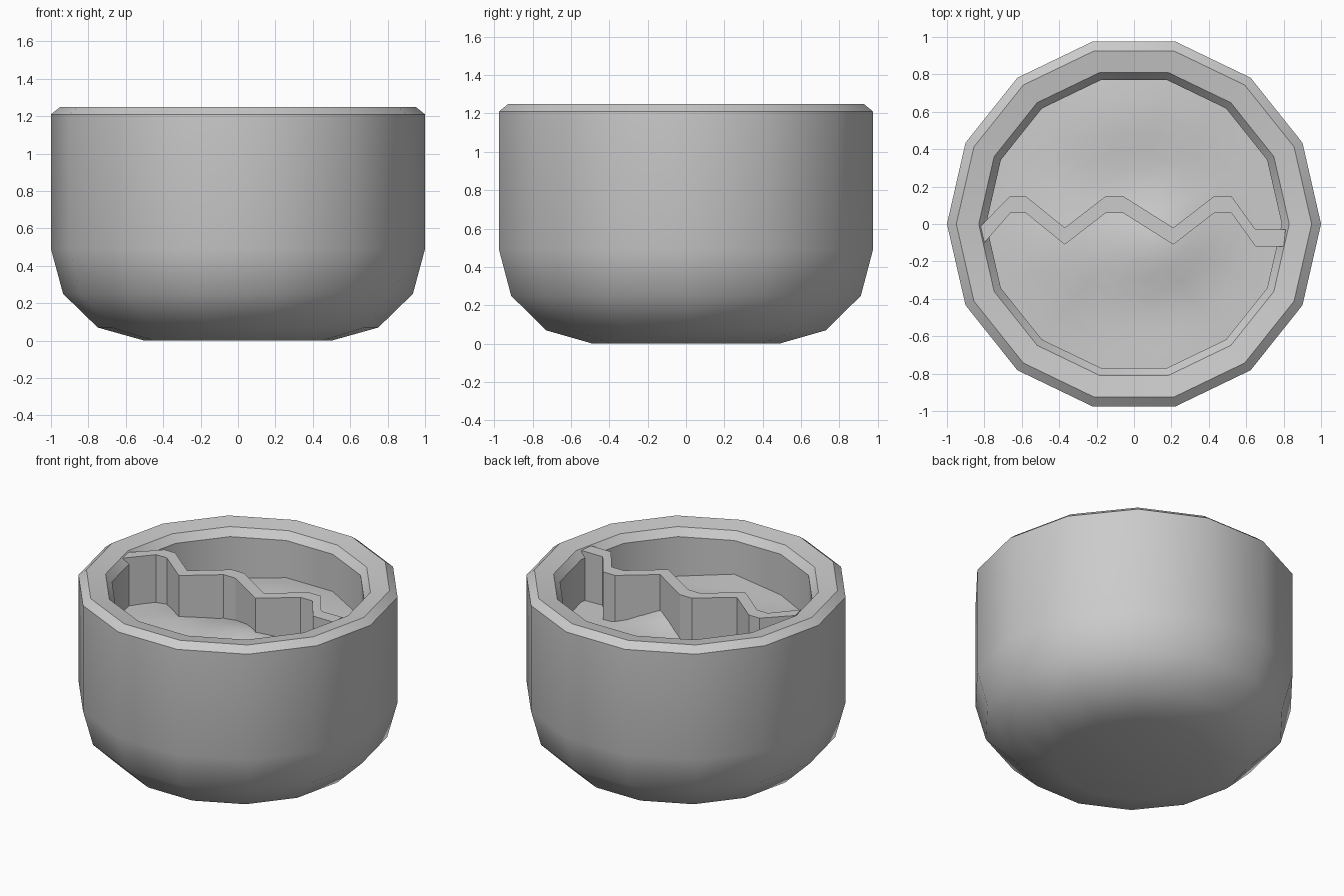
import bpy, bmesh, math

if "Cube" in bpy.data.objects:
    bpy.data.objects.remove(bpy.data.objects["Cube"], do_unlink=True)

SIDES = 14

grey = bpy.data.materials.new("plain_grey")
grey.use_nodes = True
GREY = (0.6, 0.6, 0.6, 1)
grey.diffuse_color = GREY
grey.node_tree.nodes["Principled BSDF"].inputs["Base Color"].default_value = GREY


def finish(name, bm, angle):
    bmesh.ops.recalc_face_normals(bm, faces=bm.faces)
    mesh = bpy.data.meshes.new(name)
    bm.to_mesh(mesh)
    bm.free()
    mesh.materials.append(grey)
    ob = bpy.data.objects.new(name, mesh)
    bpy.context.collection.objects.link(ob)
    bpy.ops.object.select_all(action='DESELECT')
    ob.select_set(True)
    bpy.context.view_layer.objects.active = ob
    bpy.ops.object.shade_smooth_by_angle(angle=math.radians(angle))
    return ob


def ring(bm, radius, height):
    """One polygonal ring; height is a function of x and y."""
    verts = []
    for i in range(SIDES):
        a = math.tau * i / SIDES
        x, y = radius * math.cos(a), radius * math.sin(a)
        verts.append(bm.verts.new((x, y, height(x, y))))
    return verts


def bridge(bm, a, b):
    for i in range(SIDES):
        j = (i + 1) % SIDES
        bm.faces.new((a[i], a[j], b[j], b[i]))


# Bowl: outer wall, bevelled rim and inner wall in one profile
profile = [(0.5, 0), (0.75, 0.07), (0.935, 0.25), (1, 0.49), (1, 1.21),
           (0.95, 1.25), (0.83, 1.23), (0.79, 1.18), (0.79, 0.8)]
bm = bmesh.new()
rings = [ring(bm, r, lambda x, y, z=z: z) for r, z in profile]
for a, b in zip(rings, rings[1:]):
    bridge(bm, a, b)
bm.faces.new(rings[0])
bm.faces.new(rings[-1])
finish("bowl", bm, 35)

# Uneven filling inside the bowl: x, y, height and width of each mound
mounds = [(0.15, -0.12, 0.11, 0.28), (0.2, -0.75, 0.06, 0.3),
          (-0.4, -0.15, 0.06, 0.25), (0, 0.6, 0.07, 0.3)]


def filling_height(x, y):
    return 0.89 + sum(h * math.exp(-((x - cx) ** 2 + (y - cy) ** 2) / w ** 2)
                      for cx, cy, h, w in mounds)


bm = bmesh.new()
STEPS = 8
rings = [ring(bm, 0.79 * k / STEPS, filling_height) for k in range(1, STEPS + 1)]
for a, b in zip(rings, rings[1:]):
    bridge(bm, a, b)
centre = bm.verts.new((0, 0, filling_height(0, 0)))
for i in range(SIDES):
    bm.faces.new((centre, rings[0][i], rings[0][(i + 1) % SIDES]))
finish("filling", bm, 60)

# Zigzag divider: a strip following the path, extruded upward
path = [(-0.82, -0.01), (-0.66, 0.15), (-0.58, 0.15), (-0.37, -0.02),
        (-0.15, 0.15), (-0.06, 0.15), (0.21, -0.02), (0.43, 0.15),
        (0.52, 0.15), (0.65, -0.03), (0.81, -0.03)]
WIDTH, LOW, TOP = 0.09, 0.82, 1.225
bm = bmesh.new()
back = [bm.verts.new((x, y, LOW)) for x, y in path]
front = [bm.verts.new((x, y - WIDTH, LOW)) for x, y in path]
front[0].co.x += 0.02
front[-1].co.x -= 0.01
for i in range(len(path) - 1):
    bm.faces.new((back[i], back[i + 1], front[i + 1], front[i]))
grown = bmesh.ops.extrude_face_region(bm, geom=bm.faces[:])
for v in grown["geom"]:
    if isinstance(v, bmesh.types.BMVert):
        v.co.z = TOP
finish("divider", bm, 20)
